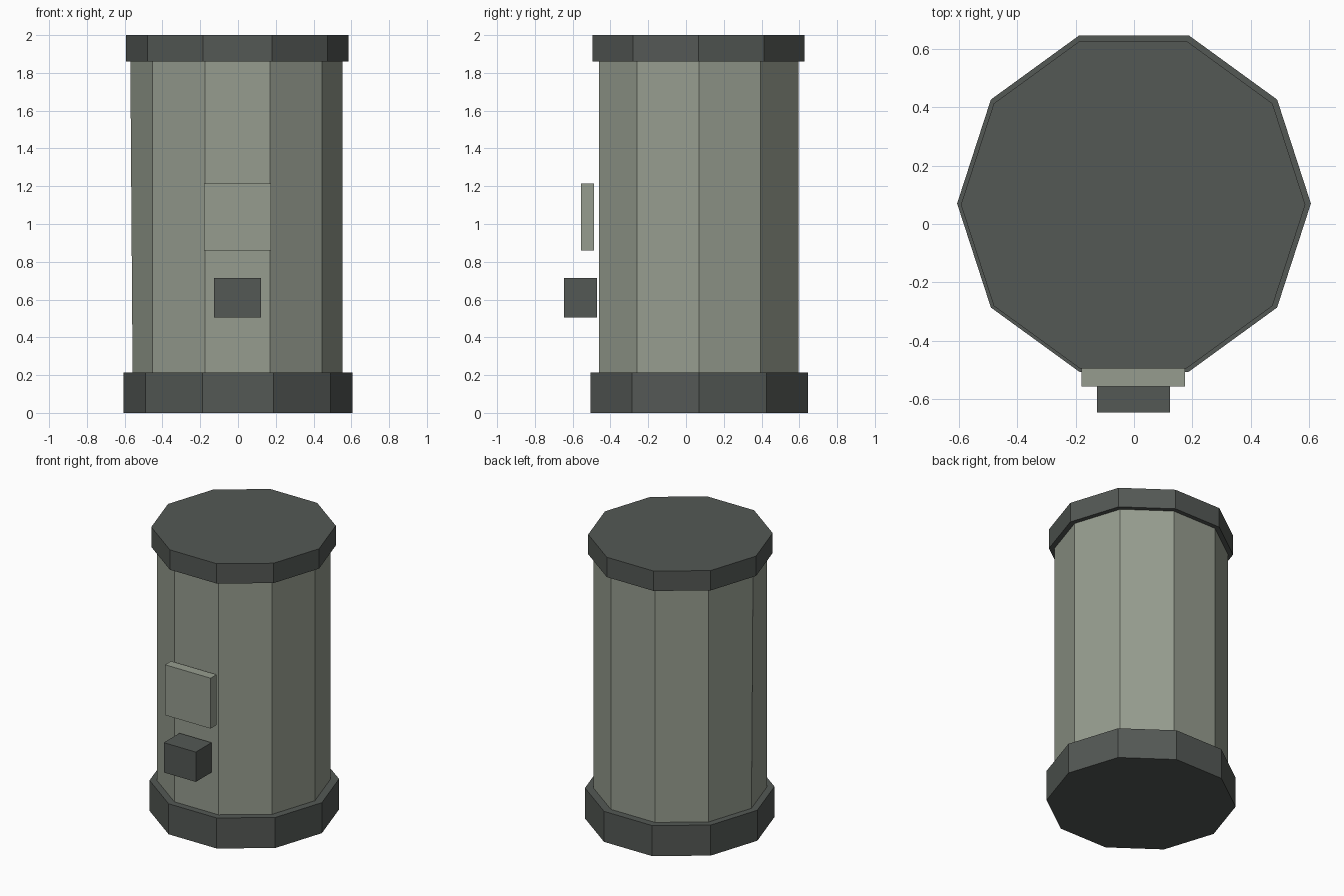
import bpy, bmesh, math
from mathutils import Matrix, Vector

if "Cube" in bpy.data.objects:
    bpy.data.objects.remove(bpy.data.objects["Cube"])


def material(name, rgb):
    m = bpy.data.materials.new(name)
    m.diffuse_color = (*rgb, 1.0)
    m.use_nodes = True
    m.node_tree.nodes["Principled BSDF"].inputs["Base Color"].default_value = m.diffuse_color
    return m


DARK = material("dark grey", (0.088, 0.098, 0.090))
PALE = material("pale grey green", (0.305, 0.335, 0.275))


def finish(bm, name, mat):
    bmesh.ops.recalc_face_normals(bm, faces=bm.faces)
    mesh = bpy.data.meshes.new(name)
    bm.to_mesh(mesh)
    bm.free()
    mesh.materials.append(mat)
    ob = bpy.data.objects.new(name, mesh)
    bpy.context.collection.objects.link(ob)
    return ob


def drum(name, radius, cx, cy, z0, z1, mat):
    """Ten-sided prism with a corner on the x axis."""
    bm = bmesh.new()
    rings = []
    for z in (z0, z1):
        rings.append([bm.verts.new((cx + radius * math.cos(i * math.tau / 10),
                                    cy + radius * math.sin(i * math.tau / 10), z))
                      for i in range(10)])
    low, high = rings
    for i in range(10):
        j = (i + 1) % 10
        bm.faces.new((low[i], low[j], high[j], high[i]))
    bm.faces.new(low[::-1])
    bm.faces.new(high)
    return finish(bm, name, mat)


def box(name, lo, hi, mat):
    lo, hi = Vector(lo), Vector(hi)
    bm = bmesh.new()
    bmesh.ops.create_cube(bm, size=1, matrix=Matrix.Translation((lo + hi) / 2)
                          @ Matrix.Diagonal((*(hi - lo), 1)))
    return finish(bm, name, mat)


# Barrel with its wider base and lid
drum("base_ring", 0.605, 0, 0.07, 0, 0.215, DARK)
body = drum("body", 0.555, -0.003, 0.068, 0.215, 1.86, PALE)
body.data.vertices[15].co.x -= 0.012  # the left corner leans out at the top
drum("lid", 0.589, -0.003, 0.066, 1.86, 2.0, DARK)

# Front plate and dispenser block, standing just off the body
box("front_plate", (-0.18, -0.555, 0.86), (0.175, -0.488, 1.215), PALE)
box("front_block", (-0.127, -0.645, 0.505), (0.123, -0.47, 0.715), DARK)
